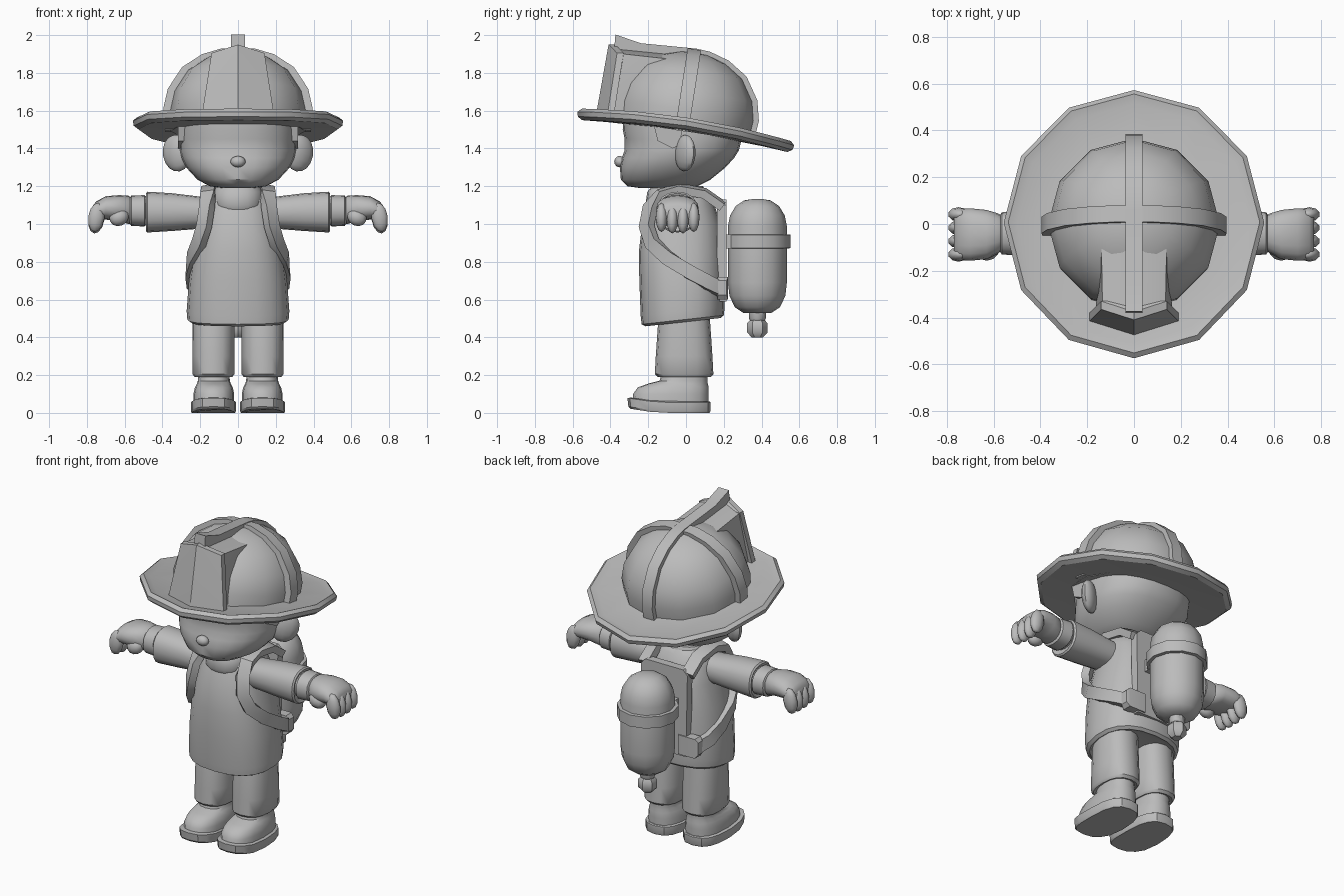
import bpy, bmesh, math
from mathutils import Vector, Matrix

if "Cube" in bpy.data.objects:
    bpy.data.objects.remove(bpy.data.objects["Cube"])

grey = bpy.data.materials.new("plain grey")
grey.diffuse_color = (0.5, 0.5, 0.5, 1)
grey.use_nodes = True
grey.node_tree.nodes["Principled BSDF"].inputs["Base Color"].default_value = grey.diffuse_color


def finish(name, bm, angle=40):
    bmesh.ops.remove_doubles(bm, verts=bm.verts, dist=1e-5)
    bmesh.ops.recalc_face_normals(bm, faces=bm.faces)
    me = bpy.data.meshes.new(name)
    bm.to_mesh(me)
    bm.free()
    me.materials.append(grey)
    ob = bpy.data.objects.new(name, me)
    bpy.context.collection.objects.link(ob)
    bpy.ops.object.select_all(action='DESELECT')
    ob.select_set(True)
    bpy.context.view_layer.objects.active = ob
    bpy.ops.object.shade_smooth_by_angle(angle=math.radians(angle))
    return ob


def skin(name, rings, angle=40, caps=True, closed=False):
    """Bridge successive rings of points."""
    bm = bmesh.new()
    vs = [[bm.verts.new(p) for p in r] for r in rings]
    pairs = list(zip(vs, vs[1:])) + ([(vs[-1], vs[0])] if closed else [])
    for a, b in pairs:
        for i in range(len(a)):
            j = (i + 1) % len(a)
            bm.faces.new((a[i], a[j], b[j], b[i]))
    if caps and not closed:
        bm.faces.new(vs[0])
        bm.faces.new(vs[-1])
    return finish(name, bm, angle)


def oval(rx, ry, n, power=2.0):
    pts = []
    for i in range(n):
        t = 2 * math.pi * i / n
        c, s = math.sin(t), math.cos(t)
        pts.append((rx * math.copysign(abs(c) ** (2 / power), c),
                    ry * math.copysign(abs(s) ** (2 / power), s)))
    return pts


def upright(name, rows, cx=0, n=20, power=2.4, angle=40):
    """Rows are height, half width, front y, back y."""
    return skin(name, [[(cx + x, (f + b) / 2 + y, z) for x, y in oval(rx, (b - f) / 2, n, power)]
                       for z, rx, f, b in rows], angle)


def sideways(name, rows, s, n=16):
    """Rows are x, centre y, centre z, radius y, radius z."""
    return skin(name, [[(s * x, cy + a, cz + b) for a, b in oval(ry, rz, n, 2.3)]
                       for x, cy, cz, ry, rz in rows])


def ball(name, loc, r, rot=(0, 0, 0), u=12, v=8):
    bm = bmesh.new()
    bmesh.ops.create_uvsphere(bm, u_segments=u, v_segments=v, radius=1)
    R = Matrix.Rotation(rot[2], 4, 'Z') @ Matrix.Rotation(rot[1], 4, 'Y')
    bm.transform(Matrix.Translation(loc) @ R @ Matrix.Diagonal((*r, 1)))
    return finish(name, bm, 50)


def hull(name, pts, angle=25):
    bm = bmesh.new()
    for p in pts:
        bm.verts.new(p)
    bmesh.ops.convex_hull(bm, input=bm.verts)
    return finish(name, bm, angle)


# Head, face and ears
upright("head", [(1.19, .08, -.24, .0), (1.2, .15, -.31, .06), (1.235, .215, -.345, .13),
                 (1.3, .275, -.35, .21), (1.35, .3, -.34, .255), (1.39, .31, -.325, .28),
                 (1.45, .31, -.325, .295), (1.5, .31, -.335, .3), (1.58, .3, -.33, .29)], n=24, power=2.3)
ball("nose", (0, -.35, 1.33), (.04, .03, .03))
for s in (-1, 1):
    ball("ear", (s * .325, -.005, 1.375), (.085, .04, .098), (0, s * .2, s * .55))
    hull("sideburn", [(s * x, y, z) for x in (.26, .318) for y, z in
                      ((-.17, 1.52), (-.15, 1.44), (-.07, 1.4), (-.03, 1.42), (-.02, 1.52))])

# Helmet, built level and then tilted back
tilt = Matrix.Translation((0, 0, 1.51)) @ Matrix.Rotation(-.154, 4, 'X')


def brim_ring(r, z):
    return [(x, y, z + .04 * (x / .55) ** 2) for x, y in oval(r * .96, r, 12)]


helmet = [skin("brim", [brim_ring(r, z) for r, z in
                        ((.3, -.03), (.42, -.035), (.55, -.045), (.575, -.03), (.58, -.005),
                         (.56, .015), (.52, .005), (.34, .02))], 35)]
dome = [(.365, -.02), (.375, .09), (.352, .19), (.28, .3), (.18, .365), (.08, .395), (.01, .4)]
helmet.append(skin("dome", [[(x, y - .015, z) for x, y in oval(r * .98, r * .99, 12)]
                            for r, z in dome], 50))


def band(name, path, across):
    """Raised strip from inner and outer points of an arc."""
    rings = []
    for (a, b), (c, d) in path:
        q = [(a, b, -.036), (c, d, -.036), (c, d, .036), (a, b, .036)]
        rings.append([(u, w - .02, v) if across else (w, u, v) for u, v, w in q])
    return skin(name, rings, 30)


arc = [((r * .93, z * .93), (r * 1.055, z * 1.055)) for r, z in dome]
left = [((-a, b), (-c, d)) for (a, b), (c, d) in arc]
helmet.append(band("cross_ridge", arc[:-1] + left[-2::-1], True))
crest = [((a - .015, b), (c - .02, d)) for (a, b), (c, d) in arc]
crest += [((-.28, .34), (-.305, .405)), ((-.44, .36), (-.445, .43))]
helmet.append(band("crest", crest, False))
for ob in helmet:
    ob.data.transform(tilt)

# Front shield and the housing behind it
front = [(0, -.475, 1.585), (0, -.41, 1.95)]
inner = [(0, -.45, 1.59), (0, -.38, 1.935), (0, -.03, 1.9)]
for s in (-1, 1):
    front += [(s * .19, -.415, 1.585), (s * .14, -.365, 1.905)]
    inner += [(s * .165, -.38, 1.59), (s * .135, -.33, 1.9), (s * .14, -.06, 1.87), (s * .14, -.15, 1.6)]
hull("shield", front + [(x, y + .035, z) for x, y, z in front])
hull("shield_housing", inner)

# Neck, collar and coat
upright("neck", [(1.05, .1, -.15, .06), (1.25, .1, -.15, .06)])
upright("collar", [(1.07, .12, -.2, .09), (1.1, .14, -.215, .1), (1.17, .135, -.205, .105),
                   (1.2, .115, -.18, .09)])
coat = upright("coat", [(.5, .2, -.17, .15), (.482, .25, -.215, .185), (.495, .268, -.235, .2),
                        (.54, .272, -.24, .205), (.7, .26, -.247, .205), (.85, .24, -.25, .2),
                        (1.0, .205, -.232, .185), (1.1, .185, -.195, .15), (1.16, .165, -.17, .12),
                        (1.19, .11, -.14, .09)])
for v in coat.data.vertices:
    if v.co.z < .6:
        v.co.z += .11 * v.co.y

for s in (-1, 1):
    # Sleeve, wrist and glove
    sideways("sleeve", [(.08, -.04, 1.06, .09, .08), (.2, -.045, 1.06, .1, .085), (.35, -.045, 1.063, .107, .1),
                        (.48, -.045, 1.063, .11, .108), (.488, -.045, 1.063, .1, .1),
                        (.47, -.045, 1.065, .06, .06)], s)
    sideways("wrist", [(.45, -.04, 1.07, .075, .065), (.49, -.04, 1.07, .085, .078), (.495, -.04, 1.07, .095, .083),
                       (.565, -.04, 1.07, .09, .08), (.575, -.04, 1.07, .075, .066)], s)
    sideways("palm", [(.56, -.04, 1.07, .07, .065), (.58, -.04, 1.075, .085, .075), (.63, -.045, 1.085, .105, .068),
                      (.7, -.045, 1.085, .112, .062), (.75, -.045, 1.07, .108, .05),
                      (.77, -.045, 1.06, .09, .035)], s)
    for k in range(4):
        ball("finger", (s * .75, -.13 + k * .057, 1.035 - .008 * (k in (1, 2))), (.045, .031, .078),
             (0, -s * .15, 0), 10, 6)
    ball("thumb", (s * .63, -.115, 1.035), (.055, .042, .045), (0, s * .4, 0), 10, 6)

    # Trouser leg
    upright("trouser_leg", [(.2, .08, -.12, .1), (.19, .1, -.15, .13), (.205, .111, -.165, .145),
                            (.3, .111, -.16, .14), (.52, .112, -.145, .125), (.6, .1, -.13, .12)],
            s * .13, 16)
    # Boot with a sole that lifts at the toe
    upright("boot", [(.045, .108, -.285, .12), (.1, .108, -.28, .12), (.135, .1, -.255, .12),
                     (.155, .09, -.2, .115), (.17, .085, -.14, .115), (.24, .08, -.12, .11)],
            s * .128, 16, 2.5)
    sole = upright("sole", [(0, .115, -.295, .125), (.01, .12, -.305, .13), (.055, .12, -.31, .13),
                            (.06, .11, -.29, .125)], s * .13, 16, 2.7, 30)
    for v in sole.data.vertices:
        v.co.z += max(0, -v.co.y - .15) * .15

    # Shoulder strap running under the arm to the back plate
    path = [Vector((s * x, y, z)) for x, y, z in (
        (.15, .2, 1.1), (.15, .1, 1.17), (.155, -.04, 1.195), (.16, -.14, 1.165), (.17, -.195, 1.09),
        (.185, -.215, .99), (.213, -.185, .9), (.25, -.1, .82), (.262, .02, .745), (.25, .12, .69),
        (.2, .2, .65))]
    rings = []
    for i, p in enumerate(path):
        t = (path[min(i + 1, 10)] - path[max(i - 1, 0)]).normalized()
        out = p - Vector((0, -.02, min(p.z, .98)))
        if i < 4:
            out.x *= .3
        out = (out - out.dot(t) * t).normalized()
        w = t.cross(out) * .037
        rings.append([p - w - out * .03, p + w - out * .03, p + w + out * .014, p - w + out * .014])
    skin("strap", rings, 30)
    # Lug at the foot of the back plate
    hull("plate_lug", [(s * x, y, z) for x in (.1, .215) for y in (.165, .222) for z in (.6, .72)]
         + [(s * .235, y, z) for y in (.17, .215) for z in (.625, .7)])

# Back plate
hull("back_plate", [(s * x, y, z) for s in (-1, 1) for y in (.165, .215)
                    for x, z in ((.15, .59), (.155, 1.0), (.16, 1.1), (.13, 1.13))])


# Air tank, clamp and valve
def turned(name, rows, n=12):
    return skin(name, [[(x, .378 + y, z) for x, y in oval(r, r, n)] for r, z in rows], 45)


turned("tank", [(.075, .53), (.12, .56), (.148, .62), (.156, .69), (.156, .99), (.145, 1.045),
                (.115, 1.095), (.07, 1.125), (.02, 1.133)])
turned("tank_clamp", [(.15, .87), (.176, .872), (.176, .943), (.15, .945)])
hull("clamp_mount", [(x, y, z) for x in (-.1, .1) for y in (.19, .28) for z in (.87, .945)])
turned("valve_neck", [(.04, .49), (.045, .5), (.045, .54)], 8)
turned("valve_knob", [(.03, .4), (.054, .425), (.054, .475), (.03, .5)], 6)
